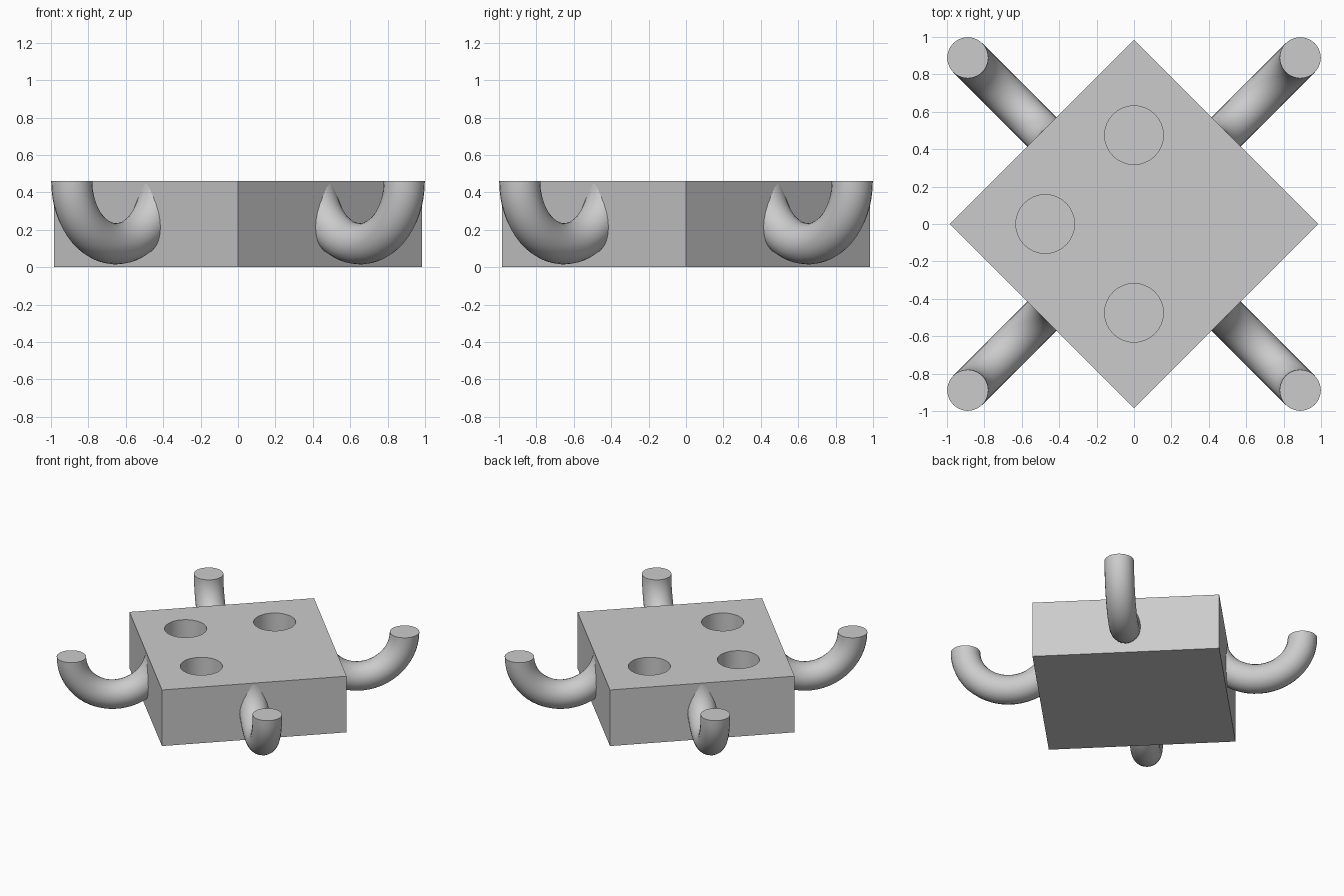
import bpy, bmesh, math
from mathutils import Matrix, Vector

if "Cube" in bpy.data.objects:
    bpy.data.objects.remove(bpy.data.objects["Cube"], do_unlink=True)

HEIGHT = 0.46
CORNER = 0.985          # block corners lie on the axes
HOLE_R, HOLE_POS, HOLE_DEPTH = 0.157, 0.475, 0.32
TUBE_R, BEND_R, BEND_CENTRE = 0.11, 0.335, 0.922

grey = bpy.data.materials.new("light grey")
grey.use_nodes = True
colour = (0.6, 0.6, 0.6, 1)
grey.diffuse_color = colour
grey.node_tree.nodes["Principled BSDF"].inputs["Base Color"].default_value = colour


def make_object(name, bm):
    bmesh.ops.recalc_face_normals(bm, faces=bm.faces)
    mesh = bpy.data.meshes.new(name)
    bm.to_mesh(mesh)
    bm.free()
    mesh.materials.append(grey)
    obj = bpy.data.objects.new(name, mesh)
    bpy.context.collection.objects.link(obj)
    return obj


def smooth(obj):
    bpy.ops.object.select_all(action="DESELECT")
    obj.select_set(True)
    bpy.context.view_layer.objects.active = obj
    bpy.ops.object.shade_smooth_by_angle(angle=math.radians(35))


# Square block turned by an eighth
bm = bmesh.new()
side = CORNER * math.sqrt(2)
place = (Matrix.Translation((0, 0, HEIGHT / 2)) @ Matrix.Rotation(math.pi / 4, 4, "Z")
         @ Matrix.Diagonal((side, side, HEIGHT, 1)))
bmesh.ops.create_cube(bm, size=1, matrix=place)
block = make_object("block", bm)

# Three round sockets in the top
bm = bmesh.new()
for x, y in ((0, 1), (0, -1), (-1, 0)):
    bmesh.ops.create_cone(bm, cap_ends=True, segments=32, radius1=HOLE_R, radius2=HOLE_R,
                          depth=HOLE_DEPTH * 2,
                          matrix=Matrix.Translation((x * HOLE_POS, y * HOLE_POS, HEIGHT)))
cutter = make_object("socket_cutter", bm)
cutter.hide_render = True
cut = block.modifiers.new("sockets", "BOOLEAN")
cut.operation, cut.solver, cut.object = "DIFFERENCE", "EXACT", cutter
bpy.context.view_layer.objects.active = block
bpy.ops.object.modifier_apply(modifier=cut.name)
bpy.data.objects.remove(cutter, do_unlink=True)
smooth(block)

# Four upturned tube arms, one per side
names = ("back_left_arm", "back_right_arm", "front_right_arm", "front_left_arm")
for i, name in enumerate(names):
    bm = bmesh.new()
    bmesh.ops.create_circle(bm, segments=24, radius=TUBE_R,
                            matrix=Matrix.Translation((BEND_CENTRE + BEND_R, 0, HEIGHT)))
    bmesh.ops.spin(bm, geom=bm.verts[:] + bm.edges[:], cent=Vector((BEND_CENTRE, 0, HEIGHT)),
                   axis=(0, 1, 0), angle=math.radians(176), steps=28)
    bmesh.ops.holes_fill(bm, edges=[e for e in bm.edges if e.is_boundary], sides=0)
    turn = Matrix.Rotation(math.pi / 4 + i * math.pi / 2, 4, "Z")
    bmesh.ops.transform(bm, matrix=turn, verts=bm.verts)
    smooth(make_object(name, bm))
